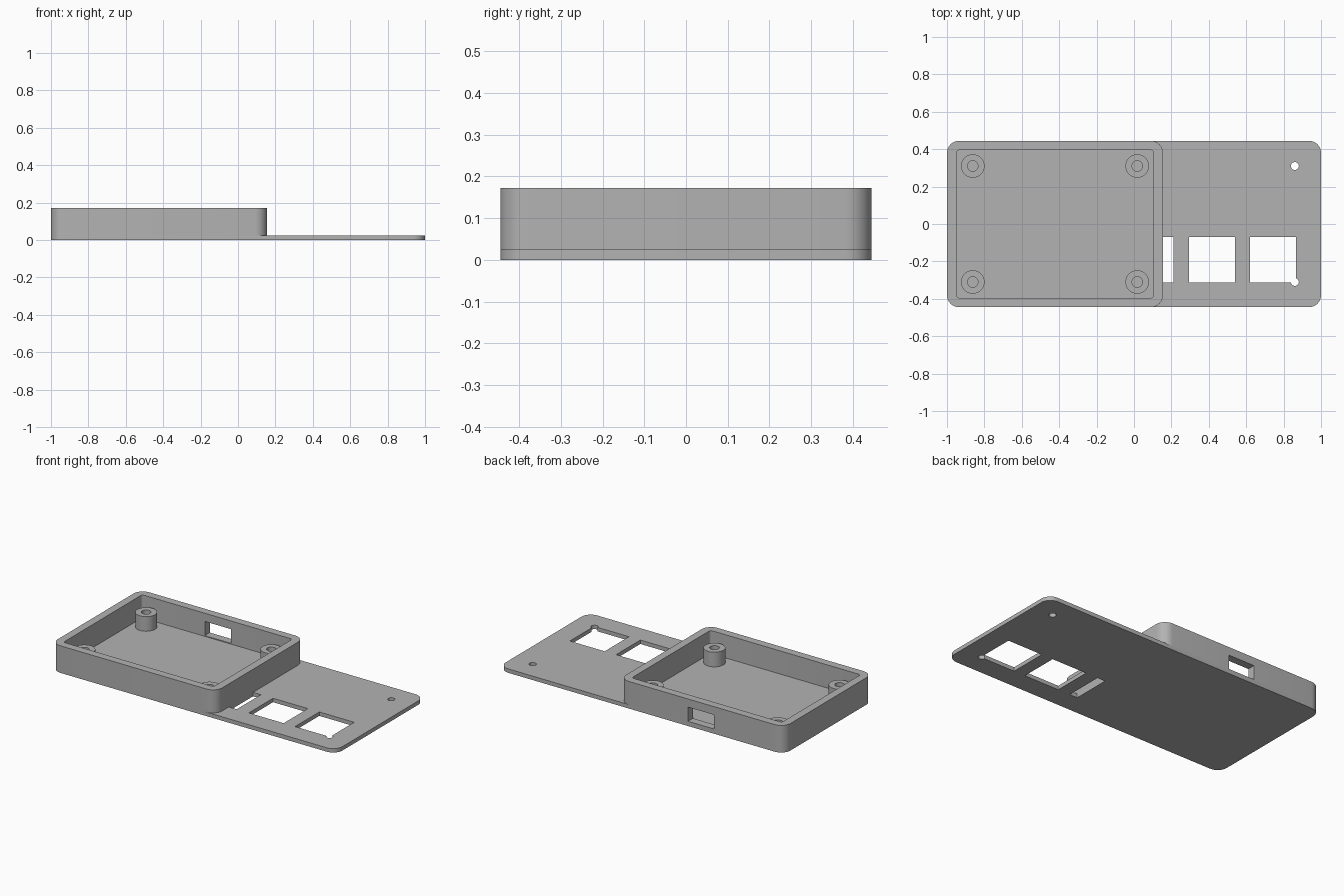
import bpy, bmesh
from math import cos, sin, pi, radians

old = bpy.data.objects.get("Cube")
if old:
    bpy.data.objects.remove(old, do_unlink=True)

gray = bpy.data.materials.new("plain_gray")
gray.use_nodes = True
gray.diffuse_color = (0.45, 0.45, 0.45, 1)
gray.node_tree.nodes["Principled BSDF"].inputs["Base Color"].default_value = gray.diffuse_color


def prism(name, outline, z0, z1):
    """Extrude a closed xy outline from z0 to z1."""
    bm = bmesh.new()
    base = bm.faces.new([bm.verts.new((x, y, z0)) for x, y in outline])
    top = bmesh.ops.extrude_face_region(bm, geom=[base])["geom"]
    verts = [v for v in top if isinstance(v, bmesh.types.BMVert)]
    bmesh.ops.translate(bm, verts=verts, vec=(0, 0, z1 - z0))
    bmesh.ops.recalc_face_normals(bm, faces=bm.faces)
    mesh = bpy.data.meshes.new(name)
    bm.to_mesh(mesh)
    bm.free()
    mesh.materials.append(gray)
    obj = bpy.data.objects.new(name, mesh)
    bpy.context.collection.objects.link(obj)
    return obj


def circle(x, y, r, n=32):
    return [(x + r * cos(2 * pi * i / n), y + r * sin(2 * pi * i / n)) for i in range(n)]


def rounded(x0, x1, y0, y1, r, n=8):
    corners = [(x1 - r, y1 - r), (x0 + r, y1 - r), (x0 + r, y0 + r), (x1 - r, y0 + r)]
    return [(cx + r * cos(pi / 2 * (q + i / n)), cy + r * sin(pi / 2 * (q + i / n)))
            for q, (cx, cy) in enumerate(corners) for i in range(n + 1)]


def rect(x0, x1, y0, y1):
    return [(x0, y0), (x1, y0), (x1, y1), (x0, y1)]


def cut(obj, outline, z0, z1):
    """Subtract a prism from obj and discard the cutter."""
    cutter = prism("cutter", outline, z0, z1)
    cutter.hide_render = True
    bpy.context.view_layer.objects.active = obj
    mod = obj.modifiers.new("cut", "BOOLEAN")
    mod.operation, mod.solver, mod.object = "DIFFERENCE", "EXACT", cutter
    bpy.ops.object.modifier_apply(modifier=mod.name)
    bpy.data.objects.remove(cutter, do_unlink=True)


W, FLOOR, RIM, POST = 0.445, 0.025, 0.172, 0.118
BOX_X, WALL, R = 0.155, 0.05, 0.065

# Base plate with slot, two square openings and screw holes
plate = prism("base_plate", rounded(-1, 1, -W, W, R), 0, FLOOR)
for x0, x1 in ((BOX_X, 0.21), (0.295, 0.54), (0.62, 0.865)):
    cut(plate, rect(x0, x1, -0.313, -0.07), -0.1, 0.1)
for y in (-0.31, 0.31):
    cut(plate, circle(0.86, y, 0.021), -0.1, 0.1)

# Tray wall with a connector window in the back
wall = prism("tray_wall", rounded(-1, BOX_X, -W, W, R), FLOOR, RIM)
cut(wall, rounded(-1 + WALL, BOX_X - WALL, -W + WALL, W - WALL, 0.015, 4), -0.1, 0.3)
cut(wall, rect(-0.51, -0.325, 0.3, 0.6), 0.03, 0.12)

# Hollow standoffs
parts = [plate, wall]
for side, x in (("right", -0.862), ("left", 0.017)):
    for end, y in (("front", -0.31), ("back", 0.31)):
        post = prism(f"standoff_{end}_{side}", circle(x, y, 0.063), FLOOR, POST)
        cut(post, circle(x, y, 0.028), -0.1, 0.3)
        parts.append(post)

# Smooth rounded corners, keep edges sharp
bpy.ops.object.select_all(action="DESELECT")
for obj in parts:
    obj.select_set(True)
bpy.context.view_layer.objects.active = plate
bpy.ops.object.shade_smooth_by_angle(angle=radians(30))
